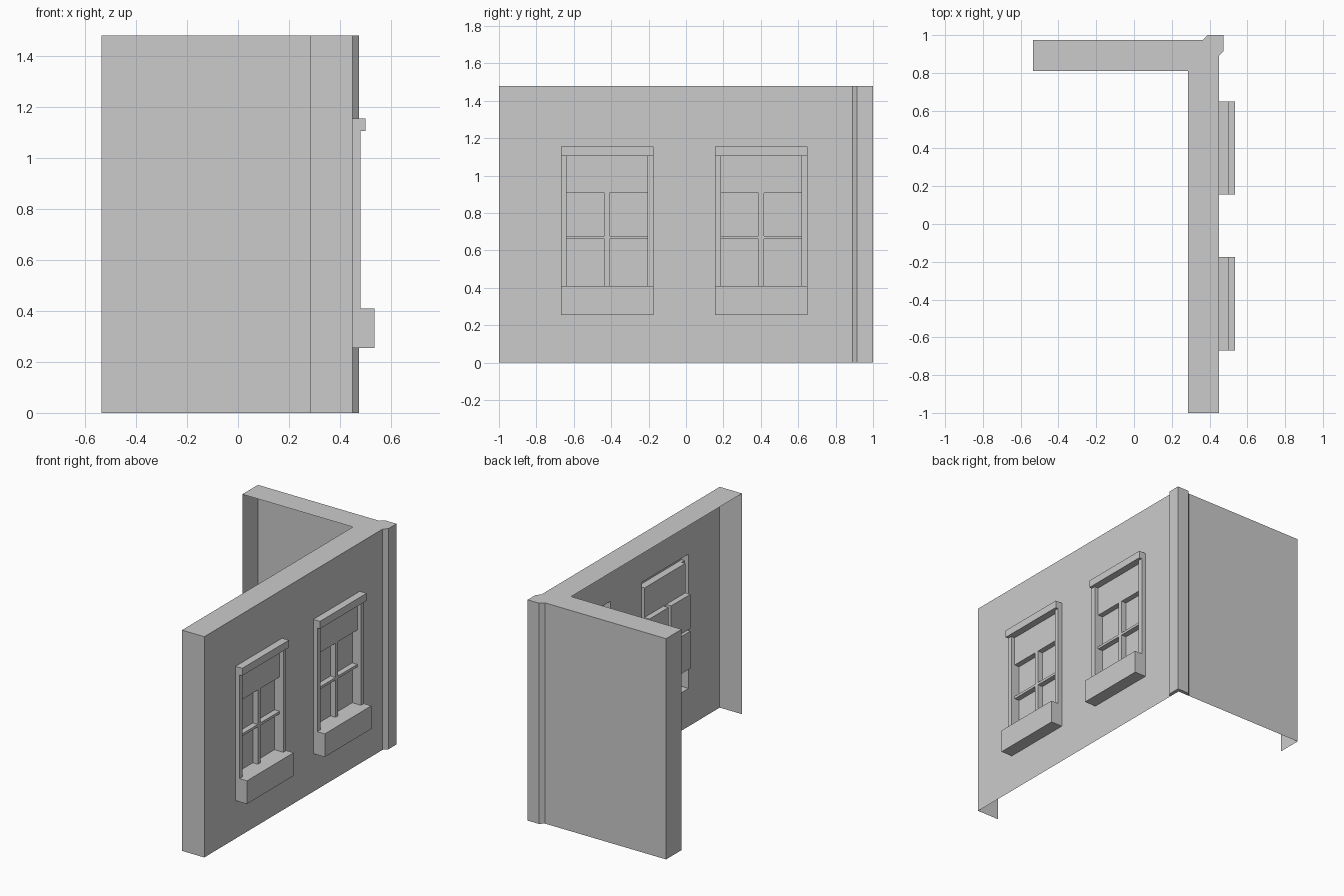
import bpy, bmesh
from mathutils import Vector

if "Cube" in bpy.data.objects:
    bpy.data.objects.remove(bpy.data.objects["Cube"])

H = 1.48            # wall height
FACE = 0.45         # x of the outer wall face
HALF = 0.247        # half window width
SILL, HEAD = 0.255, 1.155
CENTRES = (-0.422, 0.402)


def face(bm, pts, normal):
    f = bm.faces.new([bm.verts.new(p) for p in pts])
    f.normal_update()
    if f.normal.dot(Vector(normal)) < 0:
        f.normal_flip()


def finish(bm, name, y=0.0):
    bmesh.ops.remove_doubles(bm, verts=bm.verts, dist=1e-5)
    me = bpy.data.meshes.new(name)
    bm.to_mesh(me)
    bm.free()
    ob = bpy.data.objects.new(name, me)
    ob.location.y = y
    bpy.context.collection.objects.link(ob)
    return ob


def relief(bm, ys, zs, depth):
    """Stepped surface: flat cells facing +x, joined by step faces; None is a hole."""
    def d(i, j):
        inside = 0 <= i < len(ys) - 1 and 0 <= j < len(zs) - 1
        if not inside:
            return FACE
        return depth((ys[i] + ys[i + 1]) / 2, (zs[j] + zs[j + 1]) / 2)
    for i in range(-1, len(ys) - 1):
        for j in range(-1, len(zs) - 1):
            a = d(i, j)
            if i >= 0 and j >= 0 and a is not None:
                face(bm, [(a, ys[i], zs[j]), (a, ys[i + 1], zs[j]),
                          (a, ys[i + 1], zs[j + 1]), (a, ys[i], zs[j + 1])], (1, 0, 0))
            b = d(i + 1, j)
            if j >= 0 and None not in (a, b) and a != b:
                y = ys[i + 1]
                face(bm, [(a, y, zs[j]), (b, y, zs[j]), (b, y, zs[j + 1]),
                          (a, y, zs[j + 1])], (0, a - b, 0))
            b = d(i, j + 1)
            if i >= 0 and None not in (a, b) and a != b:
                z = zs[j + 1]
                face(bm, [(a, ys[i], z), (b, ys[i], z), (b, ys[i + 1], z),
                          (a, ys[i + 1], z)], (0, 0, a - b))


# Corner wall shell: open underneath and on its inner sides
outline = [(0.285, -1), (FACE, -1), (FACE, 0.89), (0.475, 0.915), (0.475, 1), (0.39, 1),
           (0.365, 0.975), (-0.535, 0.975), (-0.535, 0.81), (0.285, 0.81)]
bm = bmesh.new()
face(bm, [(x, y, H) for x, y in outline], (0, 0, 1))
for k in range(8):
    if k == 1:
        continue  # this side holds the window openings
    (x0, y0), (x1, y1) = outline[k], outline[k + 1]
    face(bm, [(x0, y0, 0), (x1, y1, 0), (x1, y1, H), (x0, y0, H)], (y1 - y0, x0 - x1, 0))
# Underside of the corner strip
face(bm, [(x, y, 0) for x, y in outline[2:7] + [(FACE, 0.975)]], (0, 0, -1))


def wall_depth(y, z):
    opening = SILL < z < HEAD and any(abs(y - c) < HALF for c in CENTRES)
    return None if opening else FACE


cuts = [-1] + [c + s * HALF for c in CENTRES for s in (-1, 1)] + [0.89]
relief(bm, cuts, [0, SILL, HEAD, H], wall_depth)
finish(bm, "corner_wall")


# Windows: sill box, lintel, side jambs, sash with four recessed panes' bars and blind
def window_depth(y, z):
    if z < 0.41:
        return 0.535        # sill
    if z > 1.105:
        return 0.50         # lintel
    if abs(y) > 0.216:
        return 0.48         # jamb
    if abs(y) < 0.014 or z > 0.907 or 0.66 < z < 0.677:
        return 0.452        # blind and glazing bars
    return 0.415            # panes


for name, c in zip(("front_window", "rear_window"), CENTRES):
    bm = bmesh.new()
    relief(bm, [-HALF, -0.216, -0.014, 0.014, 0.216, HALF],
           [SILL, 0.41, 0.66, 0.677, 0.907, 1.105, HEAD], window_depth)
    finish(bm, name, c)
